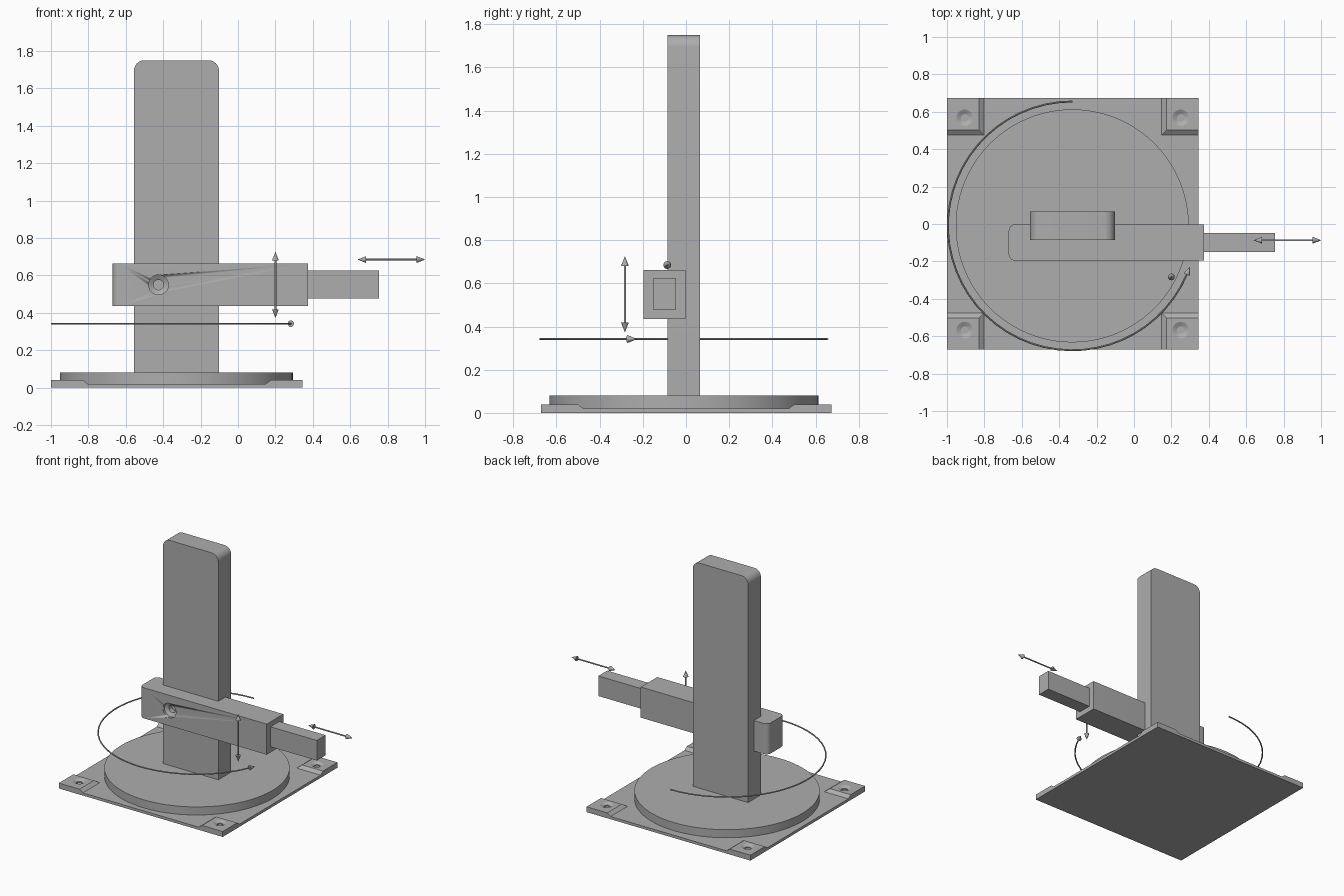
import bpy, bmesh, math
from mathutils import Vector

if "Cube" in bpy.data.objects:
    bpy.data.objects.remove(bpy.data.objects["Cube"])

grey = bpy.data.materials.new("plain grey")
grey.diffuse_color = (0.42, 0.42, 0.42, 1)
grey.use_nodes = True
grey.node_tree.nodes["Principled BSDF"].inputs["Base Color"].default_value = grey.diffuse_color


def finish(name, bm, smooth=False):
    """Turn a bmesh into a named object."""
    bmesh.ops.recalc_face_normals(bm, faces=bm.faces[:])
    me = bpy.data.meshes.new(name)
    bm.to_mesh(me)
    bm.free()
    me.materials.append(grey)
    ob = bpy.data.objects.new(name, me)
    bpy.context.collection.objects.link(ob)
    if smooth:
        bpy.ops.object.select_all(action='DESELECT')
        ob.select_set(True)
        bpy.context.view_layer.objects.active = ob
        bpy.ops.object.shade_smooth_by_angle(angle=math.radians(35))
    return ob


def box(name, lo, hi, round_edge=None, radius=0.0):
    """Box between two corners; edges picked by round_edge(midpoint, direction) get rounded."""
    bm = bmesh.new()
    bmesh.ops.create_cube(bm, size=1)
    for v in bm.verts:
        v.co = [lo[i] + (v.co[i] + 0.5) * (hi[i] - lo[i]) for i in range(3)]
    if round_edge:
        picked = [e for e in bm.edges if round_edge((e.verts[0].co + e.verts[1].co) / 2,
                                                    (e.verts[1].co - e.verts[0].co).normalized())]
        bmesh.ops.bevel(bm, geom=picked, offset=radius, segments=8, profile=0.5, affect='EDGES')
    return finish(name, bm, bool(round_edge))


def lathe(name, start, direction, profile, seg=24, caps=True):
    """Revolve (radius, distance) points around an axis."""
    bm = bmesh.new()
    rot = Vector((0, 0, 1)).rotation_difference(Vector(direction).normalized())
    rings = [[bm.verts.new(Vector(start) + rot @ Vector((r * math.cos(a), r * math.sin(a), d)))
              for a in [2 * math.pi * i / seg for i in range(seg)]] for r, d in profile]
    for a, b in zip(rings, rings[1:]):
        for i in range(seg):
            j = (i + 1) % seg
            bm.faces.new((a[i], a[j], b[j], b[i]))
    if caps:
        bm.faces.new(rings[0])
        bm.faces.new(rings[-1])
    bmesh.ops.remove_doubles(bm, verts=bm.verts[:], dist=1e-6)
    return finish(name, bm, True)


def cut(target, cutter):
    mod = target.modifiers.new("cut", 'BOOLEAN')
    mod.operation, mod.solver, mod.object = 'DIFFERENCE', 'EXACT', cutter
    cutter.hide_render = True
    cutter.hide_set(True)


def double_arrow(name, a, b):
    """Thin shaft with a cone at each end."""
    n = (Vector(b) - Vector(a)).length
    lathe(name, a, Vector(b) - Vector(a),
          [(0.0005, 0), (0.018, 0.045), (0.005, 0.045), (0.005, n - 0.045),
           (0.018, n - 0.045), (0.0005, n)], 16)


# Base plate with four raised, sloped corner pads
X0, X1, Y0, Y1 = -1.0, 0.345, -0.672, 0.673
box("base_plate", (X0, Y0, 0), (X1, Y1, 0.02))
for cx, sx in ((X0, 1), (X1, -1)):
    for cy, sy in ((Y0, 1), (Y1, -1)):
        bm = bmesh.new()
        rings = [[bm.verts.new((cx + sx * u * w, cy + sy * v * w, z))
                  for u, v in ((0, 0), (1, 0), (1, 1), (0, 1))]
                 for w, z in ((0.197, 0.015), (0.197, 0.02), (0.17, 0.04))]
        bm.faces.new(rings[0])
        bm.faces.new(rings[-1])
        for a, b in zip(rings, rings[1:]):
            for i in range(4):
                j = (i + 1) % 4
                bm.faces.new((a[i], a[j], b[j], b[i]))
        pad = finish("corner_pad", bm)
        # Countersunk bolt hole
        at = (cx + sx * 0.095, cy + sy * 0.105, 0.05)
        cut(pad, lathe("bolt_hole_cutter", at, (0, 0, -1),
                       [(0.044, 0), (0.044, 0.01), (0.02, 0.022), (0.02, 0.032)]))

# Turntable disc
lathe("turntable", (-0.33, -0.01, 0.015), (0, 0, 1), [(0.623, 0), (0.623, 0.065)], 96)

# Upright column, rounded top corners
box("column", (-0.556, -0.085, 0.075), (-0.102, 0.066, 1.75),
    lambda m, d: abs(d.y) > 0.9 and m.z > 1, 0.055)

# Arm sleeve, rounded at the rear end, with a screw recess
sleeve = box("arm_sleeve", (-0.67, -0.196, 0.436), (0.373, -0.002, 0.663),
             lambda m, d: abs(d.z) > 0.9 and m.x < 0, 0.035)
cut(sleeve, lathe("screw_recess_cutter", (-0.425, -0.21, 0.55), (0, 1, 0),
                  [(0.053, 0), (0.053, 0.03), (0.027, 0.045), (0.027, 0.08)], 32))

# Sliding arm
box("sliding_arm", (0.36, -0.151, 0.477), (0.753, -0.048, 0.626))

# Motion arrows
double_arrow("slide_arrow", (0.64, -0.087, 0.685), (1.0, -0.087, 0.685))
double_arrow("lift_arrow", (0.2, -0.283, 0.374), (0.2, -0.283, 0.725))

# Swing arrow: arc around the turntable
C, R, SEG, TUBE = Vector((-0.33, -0.01, 0.342)), 0.665, 40, 8
bm = bmesh.new()
rings = []
for k in range(SEG + 1):
    t = math.radians(90 + (337 - 90) * k / SEG)
    out = Vector((math.cos(t), math.sin(t), 0))
    rings.append([bm.verts.new(C + out * (R + 0.005 * math.cos(p)) + Vector((0, 0, 0.005 * math.sin(p))))
                  for p in [2 * math.pi * i / TUBE for i in range(TUBE)]])
for a, b in zip(rings, rings[1:]):
    for i in range(TUBE):
        j = (i + 1) % TUBE
        bm.faces.new((a[i], a[j], b[j], b[i]))
bm.faces.new(rings[0])
bm.faces.new(rings[-1])
finish("swing_arc", bm, True)
t = math.radians(337)
lathe("swing_arrow_head", C + Vector((math.cos(t), math.sin(t), 0)) * R,
      (-math.sin(t), math.cos(t), 0), [(0.018, 0), (0.0005, 0.045)], 16)
